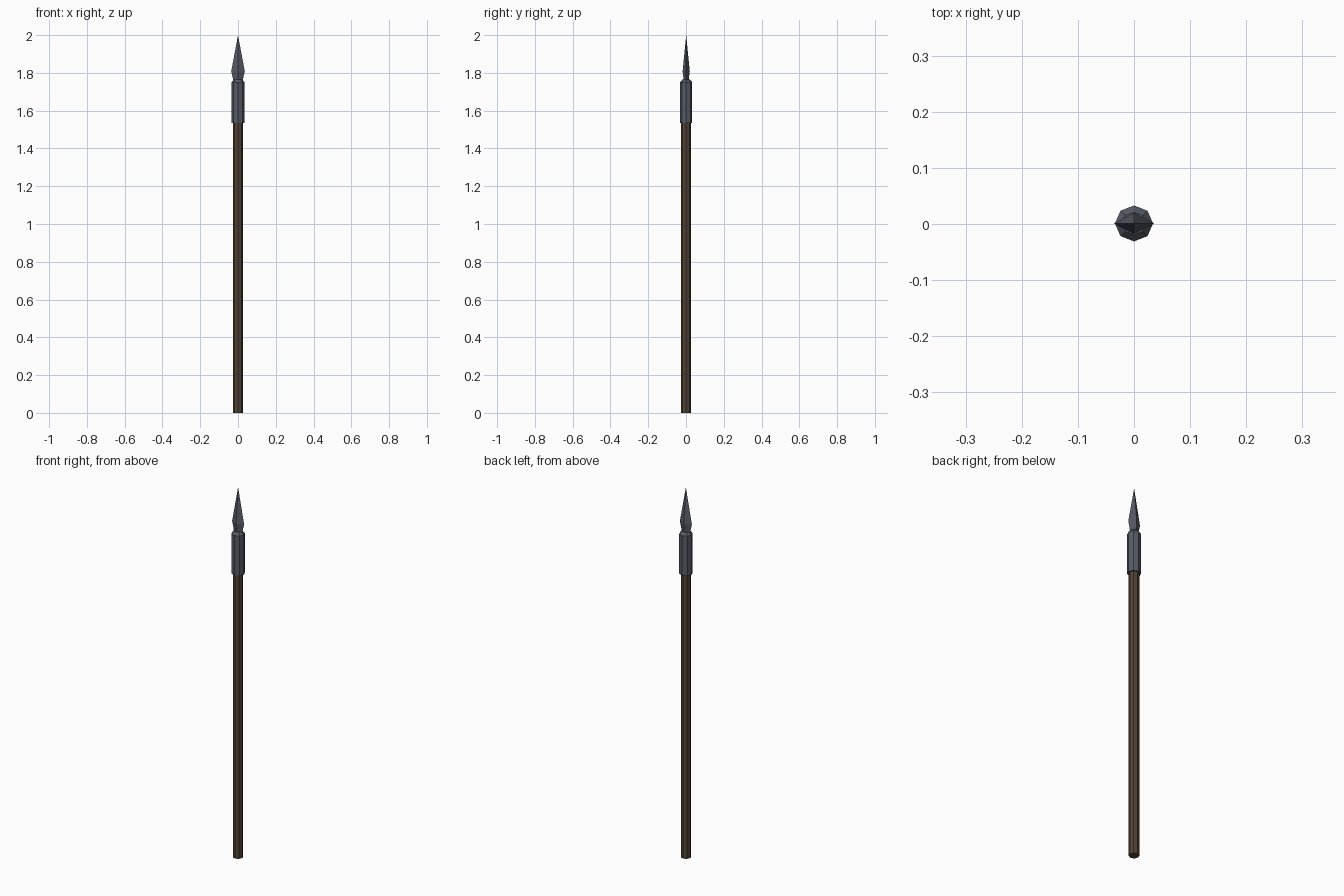
import bpy, bmesh, math

if "Cube" in bpy.data.objects:
    bpy.data.objects.remove(bpy.data.objects["Cube"])

def material(name, rgb):
    m = bpy.data.materials.new(name)
    m.diffuse_color = (*rgb, 1)
    m.use_nodes = True
    m.node_tree.nodes["Principled BSDF"].inputs["Base Color"].default_value = m.diffuse_color
    return m

wood = material("dark_wood", (0.085, 0.058, 0.036))
steel = material("blue_grey_steel", (0.095, 0.105, 0.13))

def loft(name, sides, rings, mat, y0=0.0):
    """Stack of elliptical rings (z, x radius, y radius), capped at both ends."""
    bm = bmesh.new()
    loops = []
    for z, rx, ry in rings:
        loops.append([bm.verts.new((rx * math.cos(a), y0 + ry * math.sin(a), z))
                      for a in (2 * math.pi * i / sides for i in range(sides))])
    for lo, hi in zip(loops, loops[1:]):
        for i in range(sides):
            j = (i + 1) % sides
            bm.faces.new((lo[i], lo[j], hi[j], hi[i]))
    bm.faces.new(loops[0][::-1])
    bm.faces.new(loops[-1])
    bmesh.ops.remove_doubles(bm, verts=bm.verts, dist=0.0002)
    bmesh.ops.recalc_face_normals(bm, faces=bm.faces)
    me = bpy.data.meshes.new(name)
    bm.to_mesh(me)
    bm.free()
    me.materials.append(mat)
    ob = bpy.data.objects.new(name, me)
    bpy.context.collection.objects.link(ob)
    return ob

# Long wooden pole
loft("shaft", 8, [(0, 0.026, 0.026), (1.56, 0.026, 0.026)], wood)

# Metal sleeve with a chamfered top
loft("socket", 8, [(1.535, 0.034, 0.032), (1.75, 0.034, 0.032),
                   (1.765, 0.022, 0.020)], steel, 0.001)

# Flattened diamond blade with a narrowed neck
loft("blade", 4, [(1.755, 0.026, 0.014), (1.775, 0.028, 0.015),
                  (1.808, 0.036, 0.019), (2.0, 0.00005, 0.00005)], steel, 0.001)
